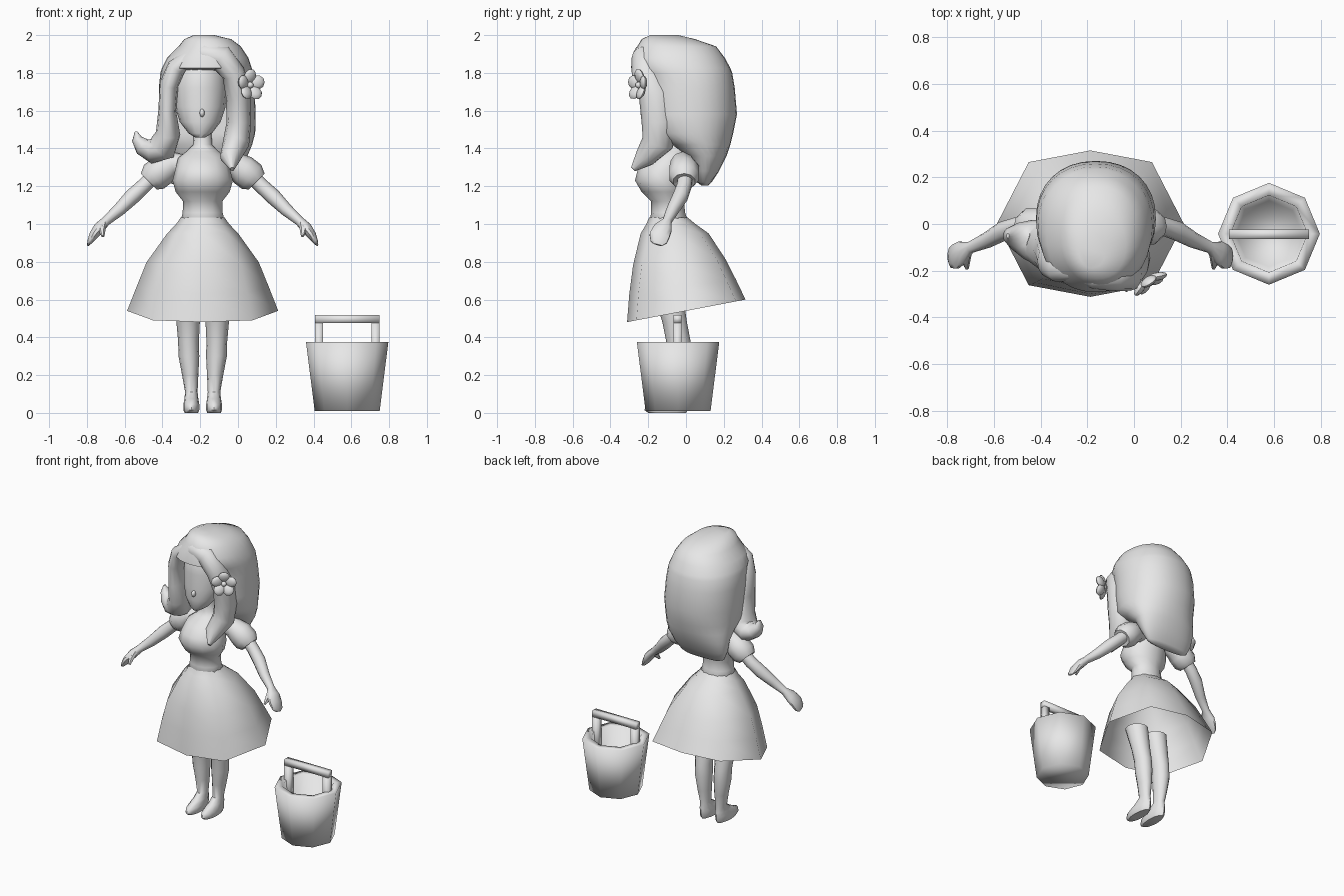
import bpy, bmesh, math
from mathutils import Vector, Matrix

CX = -0.187  # figure's plane of symmetry
grey = bpy.data.materials.new("plain_grey")
grey.diffuse_color = (0.8, 0.8, 0.8, 1)


def finish(name, bm, angle=55):
    """Turn a bmesh into a smooth-shaded object."""
    bmesh.ops.recalc_face_normals(bm, faces=bm.faces)
    me = bpy.data.meshes.new(name)
    bm.to_mesh(me)
    bm.free()
    me.materials.append(grey)
    ob = bpy.data.objects.new(name, me)
    bpy.context.collection.objects.link(ob)
    bpy.ops.object.select_all(action='DESELECT')
    ob.select_set(True)
    bpy.context.view_layer.objects.active = ob
    bpy.ops.object.shade_smooth_by_angle(angle=math.radians(angle))
    return ob


def skin(name, rings, cap_start=True, cap_end=True, mirror=False, angle=55):
    """Join rings of points into a surface, optionally reflected to the other side."""
    bm = bmesh.new()
    vs = [[bm.verts.new((2 * CX - p[0], p[1], p[2]) if mirror else p) for p in r] for r in rings]
    n = len(vs[0])
    for a, b in zip(vs, vs[1:]):
        for i in range(n):
            j = (i + 1) % n
            bm.faces.new((a[i], a[j], b[j], b[i]))
    if cap_start:
        bm.faces.new(vs[0])
    if cap_end:
        bm.faces.new(vs[-1])
    return finish(name, bm, angle)


def spow(v, e):
    return math.copysign(abs(v) ** e, v)


def level(z, cx, rx, yf, yb, n=12, ex=1.0, ey=1.0, tilt=0.0):
    """Horizontal rounded ring between a front and back y, optionally tilted."""
    pts = []
    for i in range(n):
        t = 2 * math.pi * i / n
        y = (yf + yb) / 2 + (yb - yf) / 2 * spow(round(math.sin(t), 6), ey)
        pts.append((cx + rx * spow(round(math.cos(t), 6), ex), y, z + tilt * y))
    return pts


def tube(name, path, n=10, mirror=False):
    """Tube along (x, y, z, width, depth) stations."""
    rings = []
    P = [Vector(p[:3]) for p in path]
    for i, p in enumerate(path):
        t = (P[min(i + 1, len(P) - 1)] - P[max(i - 1, 0)]).normalized()
        side = t.cross(Vector((0, 1, 0))).normalized()
        other = side.cross(t)
        rings.append([P[i] + side * p[3] * math.cos(a) + other * p[-1] * math.sin(a)
                      for a in (2 * math.pi * k / n for k in range(n))])
    return skin(name, rings, mirror=mirror)


# Bodice and neck
skin("bodice", [level(z, CX, *r) for z, *r in (
    (1.50, .045, -.12, -.01), (1.42, .05, -.11, .0), (1.385, .085, -.14, .01),
    (1.35, .13, -.20, .02), (1.29, .145, -.255, .02), (1.23, .16, -.27, .01),
    (1.17, .143, -.235, 0), (1.12, .104, -.185, -.01), (1.06, .106, -.185, -.005),
    (1.02, .115, -.19, .01), (.98, .09, -.17, 0))])

# Flared skirt, open underneath, hem lower at the front
skin("skirt", [level(z, CX, rx, yf, yb, 8, ex, ey, t) for z, rx, yf, yb, ex, ey, t in (
    (1.035, .116, -.195, .008, 1, 1, 0), (1.0, .14, -.21, .05, 1, .9, 0),
    (.95, .188, -.24, .12, 1, .8, 0), (.80, .297, -.28, .21, 1.1, .6, .06),
    (.67, .35, -.30, .265, 1.15, .55, .13), (.54, .40, -.312, .315, 1.2, .5, .19))],
    False, False)

# Legs with feet, sleeves, arms and thumbs
for side, flip in (("left", False), ("right", True)):
    skin(side + "_leg", [level(z, *r) for z, *r in (
        (0, -.247, .036, -.20, 0), (.015, -.247, .042, -.22, .01), (.045, -.247, .042, -.21, .012),
        (.075, -.247, .037, -.14, .012), (.11, -.247, .033, -.085, .005), (.2, -.253, .043, -.09, .02),
        (.3, -.26, .055, -.10, .028), (.38, -.262, .055, -.105, .024), (.48, -.264, .062, -.125, .005),
        (.65, -.266, .074, -.18, -.02))], mirror=flip)
    tube(side + "_puff_sleeve", (
        (-.27, -.04, 1.325, .04), (-.34, -.02, 1.32, .066), (-.40, -.01, 1.285, .082),
        (-.445, -.01, 1.25, .082), (-.472, -.01, 1.225, .06), (-.465, -.01, 1.23, .03)), mirror=flip)
    tube(side + "_arm", (
        (-.42, 0, 1.28, .04), (-.50, -.01, 1.20, .04), (-.56, -.03, 1.145, .042),
        (-.63, -.07, 1.075, .034), (-.70, -.10, 1.015, .025), (-.735, -.12, .98, .03, .05),
        (-.765, -.14, .94, .024, .056), (-.785, -.145, .905, .014, .046), (-.793, -.15, .89, .006, .025)),
        mirror=flip)
    tube(side + "_thumb", ((-.715, -.13, 1.0, .02), (-.72, -.165, .965, .018),
                           (-.715, -.19, .935, .008)), 6, flip)

# Head and nose
skin("head", [level(z, -.2, *r, 16) for z, *r in (
    (1.457, .025, -.20, -.14), (1.48, .062, -.213, -.08), (1.54, .108, -.225, 0),
    (1.62, .134, -.222, .05), (1.72, .142, -.22, .1), (1.82, .132, -.21, .1), (1.9, .08, -.15, .05))])
bm = bmesh.new()
bmesh.ops.create_uvsphere(bm, u_segments=10, v_segments=6, radius=1,
                          matrix=Matrix.Translation((-.19, -.222, 1.588)) @ Matrix.Diagonal((.014, .02, .022, 1)))
finish("nose", bm)


def around_face(ring):
    """Recess the front of a hair ring so that the face and neck stay free."""
    return [(x, max(y, -.05), z) if abs(x + .2) < .165 and z < 1.81 else (x, y, z) for x, y, z in ring]


# Hair: one mass with crown, sides framing the face, and a broad lower edge
skin("hair_mass", [around_face(level(z, *r, 32, .92, .92)) for z, *r in (
    (2.0, -.18, .055, -.19, -.04), (1.978, -.16, .125, -.235, .05), (1.94, -.15, .165, -.258, .16),
    (1.88, -.16, .215, -.282, .205), (1.825, -.165, .238, -.292, .235), (1.80, -.166, .245, -.265, .245),
    (1.72, -.166, .253, -.24, .258), (1.58, -.163, .257, -.225, .27), (1.48, -.163, .254, -.20, .25),
    (1.42, -.165, .24, -.10, .235), (1.36, -.175, .225, -.01, .215), (1.28, -.19, .20, .03, .175),
    (1.22, -.20, .165, .06, .135), (1.205, -.20, .13, .08, .12))])

# Hair: fringe swept across the brow, running down into a pointed lock
tube("swept_fringe", (
    (-.25, -.20, 1.90, .03, .04), (-.18, -.215, 1.90, .06, .06), (-.09, -.222, 1.88, .07, .066),
    (-.025, -.21, 1.80, .062, .08), (.0, -.16, 1.68, .065, .09),
    (.005, -.145, 1.54, .065, .09), (-.01, -.15, 1.43, .07, .085), (-.04, -.22, 1.35, .055, .055),
    (-.03, -.28, 1.29, .01, .015)), 12)

# Hair: opposite lock ending in an upturned curl
tube("curled_lock", (
    (-.25, -.20, 1.90, .03, .04), (-.325, -.19, 1.83, .05, .06), (-.365, -.155, 1.74, .05, .075),
    (-.375, -.13, 1.60, .047, .09), (-.37, -.11, 1.48, .065, .10), (-.40, -.08, 1.405, .078, .10),
    (-.455, -.065, 1.385, .065, .085), (-.505, -.055, 1.41, .048, .06), (-.535, -.05, 1.45, .028, .035),
    (-.54, -.05, 1.49, .006, .01)), 12)

# Hair flower: five petals around a bead
facing = Matrix.Translation((.065, -.25, 1.735)) @ Vector((.55, -.83, .1)).to_track_quat('Z', 'Y').to_matrix().to_4x4()
bm = bmesh.new()
for k in range(5):
    petal = (facing @ Matrix.Rotation(k * math.tau / 5 + .3, 4, 'Z') @ Matrix.Translation((.046, 0, 0))
             @ Matrix.Rotation(-.4, 4, 'Y') @ Matrix.Diagonal((.042, .038, .018, 1)))
    bmesh.ops.create_uvsphere(bm, u_segments=10, v_segments=6, radius=1, matrix=petal)
bmesh.ops.create_uvsphere(bm, u_segments=8, v_segments=6, radius=.018, matrix=facing)
finish("hair_flower", bm)

# Octagonal bucket with thick wall
skin("bucket", [level(z, .578, r, -.042 - r, -.042 + r, 8) for z, r in (
    (.01, .172), (.375, .218), (.375, .165), (.08, .142))], angle=180)

# Squared bucket handle
bm = bmesh.new()
for x0, x1, z0, z1 in ((.407, .75, .475, .517), (.407, .45, .2, .475), (.707, .75, .2, .475)):
    bmesh.ops.create_cube(bm, size=1, matrix=Matrix.Translation(((x0 + x1) / 2, -.044, (z0 + z1) / 2))
                          @ Matrix.Diagonal((x1 - x0, .042, z1 - z0, 1)))
finish("bucket_handle", bm, 180)
